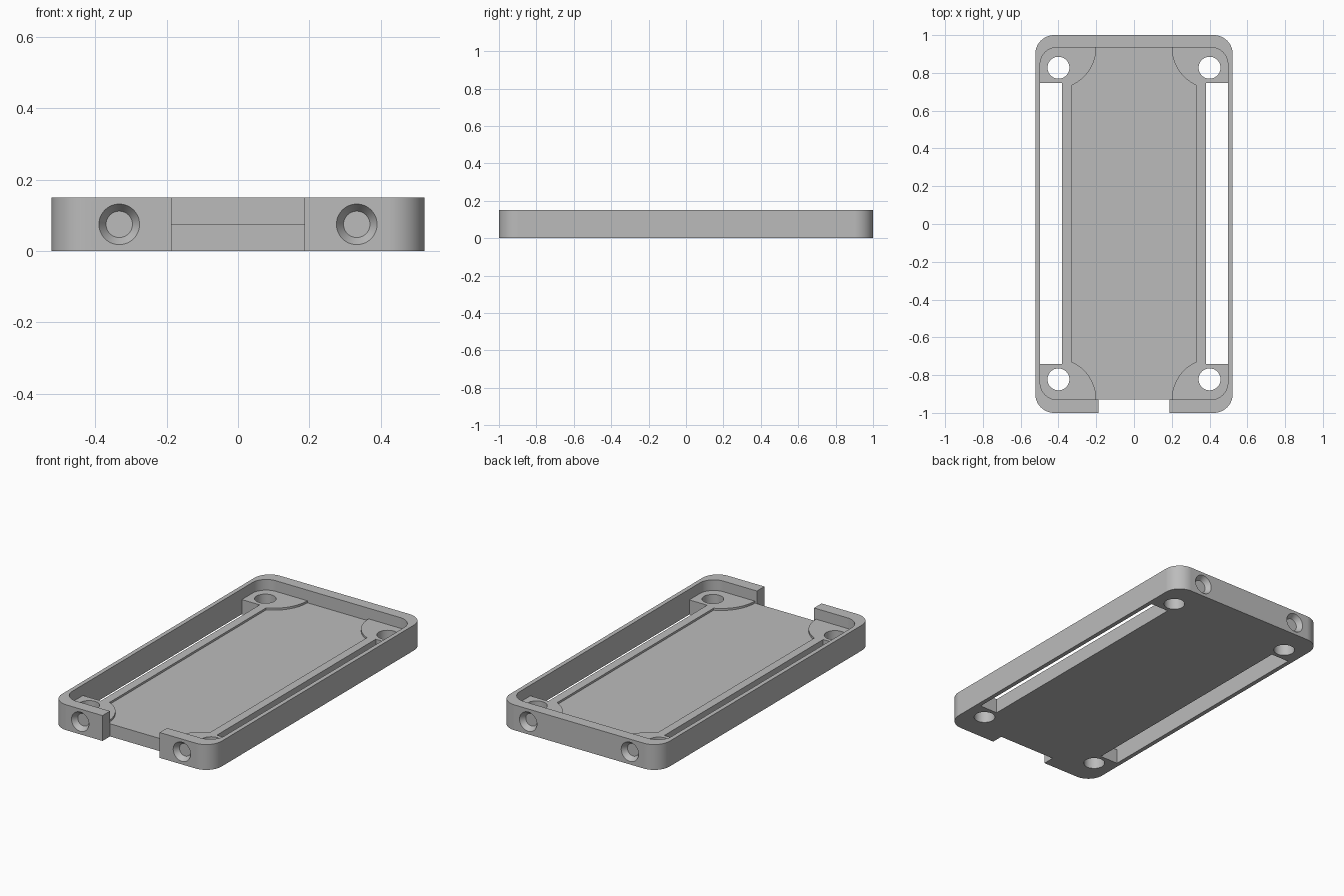
import bpy, bmesh
from math import sin, cos, pi, acos
from mathutils import Matrix

cube = bpy.data.objects.get("Cube")
if cube:
    bpy.data.objects.remove(cube, do_unlink=True)

grey = bpy.data.materials.new("plain grey")
grey.use_nodes = True
colour = (0.5, 0.5, 0.5, 1)
grey.diffuse_color = colour
grey.node_tree.nodes["Principled BSDF"].inputs["Base Color"].default_value = colour

MID_Y = 0.0025      # the tray interior sits slightly towards the back
FLOOR, PAD = 0.075, 0.087
IN_X, IN_Y = 0.497, 0.9325


def add_object(name, bm):
    bmesh.ops.recalc_face_normals(bm, faces=bm.faces)
    mesh = bpy.data.meshes.new(name)
    bm.to_mesh(mesh)
    bm.free()
    mesh.materials.append(grey)
    ob = bpy.data.objects.new(name, mesh)
    bpy.context.collection.objects.link(ob)
    return ob


def prism(name, outline, z0, z1):
    bm = bmesh.new()
    face = bm.faces.new([bm.verts.new((x, y, z0)) for x, y in outline])
    top = bmesh.ops.extrude_face_region(bm, geom=[face])["geom"]
    verts = [v for v in top if isinstance(v, bmesh.types.BMVert)]
    bmesh.ops.translate(bm, verts=verts, vec=(0, 0, z1 - z0))
    return add_object(name, bm)


def arc(cx, cy, r, a0, a1, n=16):
    return [(cx + r * cos(a0 + (a1 - a0) * i / n),
             cy + r * sin(a0 + (a1 - a0) * i / n)) for i in range(n + 1)]


def rounded(hx, hy, r, cy=0):
    pts = []
    for k, (sx, sy) in enumerate([(1, 1), (-1, 1), (-1, -1), (1, -1)]):
        pts += arc(sx * (hx - r), cy + sy * (hy - r), r, k * pi / 2, (k + 1) * pi / 2)
    return pts


def rect(x0, x1, y0, y1):
    return [(x0, y0), (x1, y0), (x1, y1), (x0, y1)]


def cone(name, r1, r2, depth, matrix):
    bm = bmesh.new()
    bmesh.ops.create_cone(bm, cap_ends=True, segments=48, radius1=r1, radius2=r2,
                          depth=depth, matrix=matrix)
    return add_object(name, bm)


# Outer body
tray = prism("tray", rounded(0.5225, 1.0, 0.1), 0, 0.15)

# Main cavity down to the corner pads
cutters = [prism("cavity_cutter", rounded(IN_X, IN_Y, 0.09, MID_Y), PAD, 0.3)]

# Shallow central recess, leaving side ledges and curved corner pads
quarter = arc(0.42, IN_Y, 0.22, pi + acos(0.09 / 0.22), pi)
recess = quarter + [(-x, y) for x, y in reversed(quarter)]
recess += [(-x, -y) for x, y in recess]
cutters.append(prism("recess_cutter", [(x, y + MID_Y) for x, y in recess], FLOOR, 0.12))

# Cable notch through the front wall
cutters.append(prism("notch_cutter", rect(-0.187, 0.187, -1.1, MID_Y - IN_Y), -0.1, 0.3))

for sx in (-1, 1):
    # Long slot beside each side wall
    x0, x1 = sorted((sx * 0.38, sx * IN_X))
    cutters.append(prism("slot_cutter", rect(x0, x1, MID_Y - 0.743, MID_Y + 0.743), -0.1, 0.12))
    for sy in (-1, 1):
        # Vertical corner holes
        cutters.append(cone("hole_cutter", 0.058, 0.058, 0.4,
                            Matrix.Translation((sx * 0.4, MID_Y + sy * 0.825, 0))))
        # Countersunk blind holes in the end walls
        cutters.append(cone("countersink_cutter", 0.037, 0.077, 0.06,
                            Matrix.Translation((sx * 0.333, sy, FLOOR))
                            @ Matrix.Rotation(-sy * pi / 2, 4, "X")))

bpy.ops.object.select_all(action="DESELECT")
bpy.context.view_layer.objects.active = tray
tray.select_set(True)
for cutter in cutters:
    mod = tray.modifiers.new("cut", "BOOLEAN")
    mod.operation = "DIFFERENCE"
    mod.solver = "EXACT"
    mod.object = cutter
    bpy.ops.object.modifier_apply(modifier=mod.name)
    bpy.data.objects.remove(cutter, do_unlink=True)

# Smooth rounded walls, crisp edges
bpy.ops.object.shade_smooth_by_angle(angle=0.5)
weighted = tray.modifiers.new("even shading", "WEIGHTED_NORMAL")
weighted.keep_sharp = True
